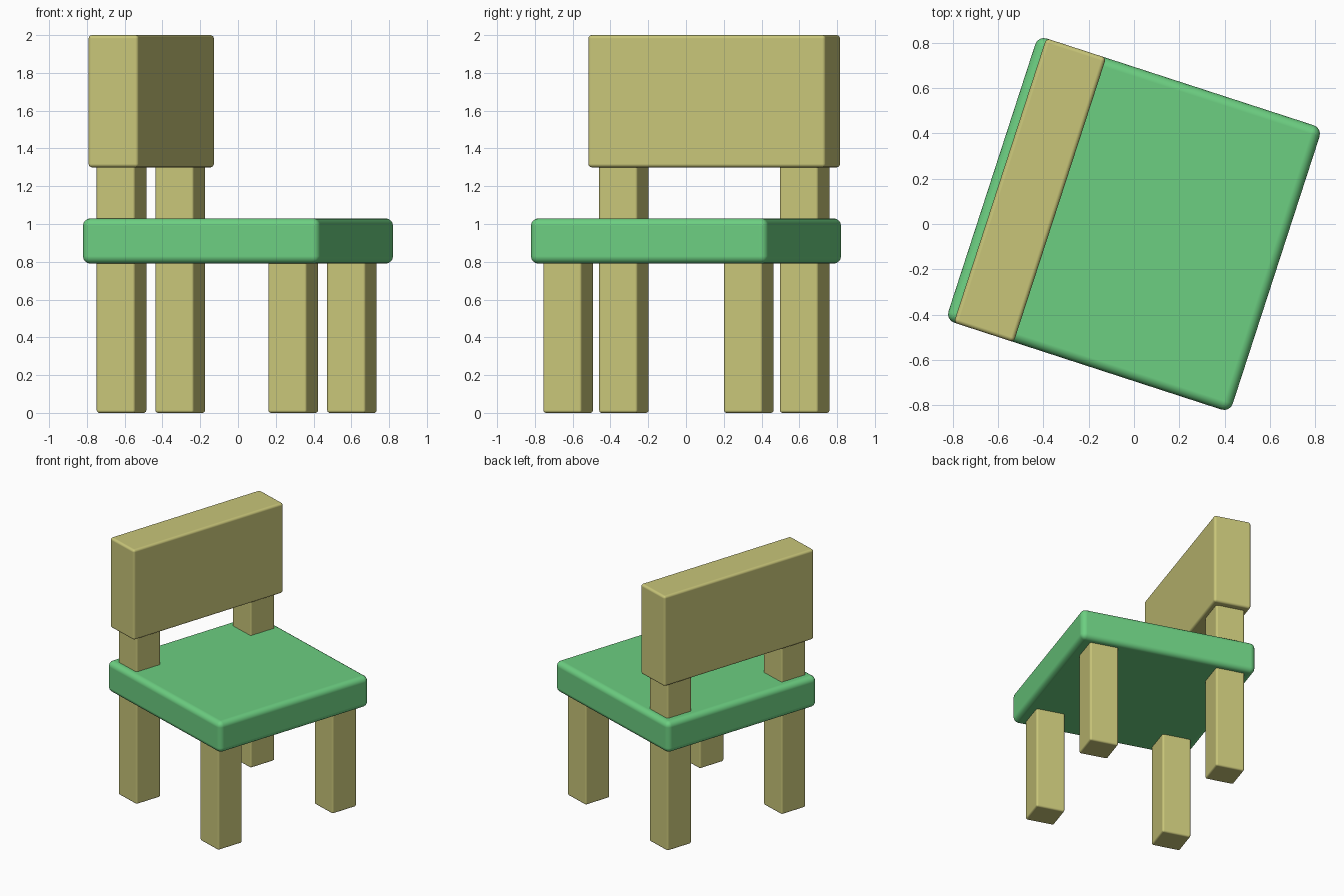
import bpy, math
from mathutils import Matrix

if "Cube" in bpy.data.objects:
    bpy.data.objects.remove(bpy.data.objects["Cube"])

TURN = Matrix.Rotation(math.radians(-18), 4, 'Z')  # whole chair is turned


def material(name, color):
    m = bpy.data.materials.new(name)
    m.diffuse_color = color
    m.use_nodes = True
    m.node_tree.nodes["Principled BSDF"].inputs["Base Color"].default_value = m.diffuse_color
    return m


wood = material("wood", (0.58, 0.56, 0.19, 1))
green = material("seat_green", (0.15, 0.62, 0.22, 1))


def block(name, x, y, z, mat, radius):
    """Rounded box from (min, max) ranges in the chair's own axes."""
    mid = [(a + b) / 2 for a, b in (x, y, z)]
    size = [b - a for a, b in (x, y, z)]
    bpy.ops.mesh.primitive_cube_add(size=1)
    ob = bpy.context.object
    ob.name = name
    ob.data.transform(TURN.inverted() @ TURN @ Matrix.Diagonal((*size, 1)))
    ob.matrix_world = TURN @ Matrix.Translation(mid)
    ob.data.materials.append(mat)
    bevel = ob.modifiers.new("rounding", 'BEVEL')
    bevel.width = radius
    bevel.segments = 4
    bevel.harden_normals = True
    for p in ob.data.polygons:
        p.use_smooth = True
    return ob


# Seat
block("seat", (-0.66, 0.66), (-0.66, 0.66), (0.79, 1.03), green, 0.04)

# Backrest
block("backrest", (-0.622, -0.344), (-0.66, 0.66), (1.30, 2.0), wood, 0.018)

# Legs: the back pair runs up through the seat to the backrest
H = 0.107
for side, s in (("right", -1), ("left", 1)):
    for pair, cx, top in (("front", 0.471, 0.82), ("back", -0.485, 1.32)):
        cy = 0.503 * s
        block(f"{pair}_leg_{side}", (cx - H, cx + H), (cy - H, cy + H),
              (0, top), wood, 0.014)
